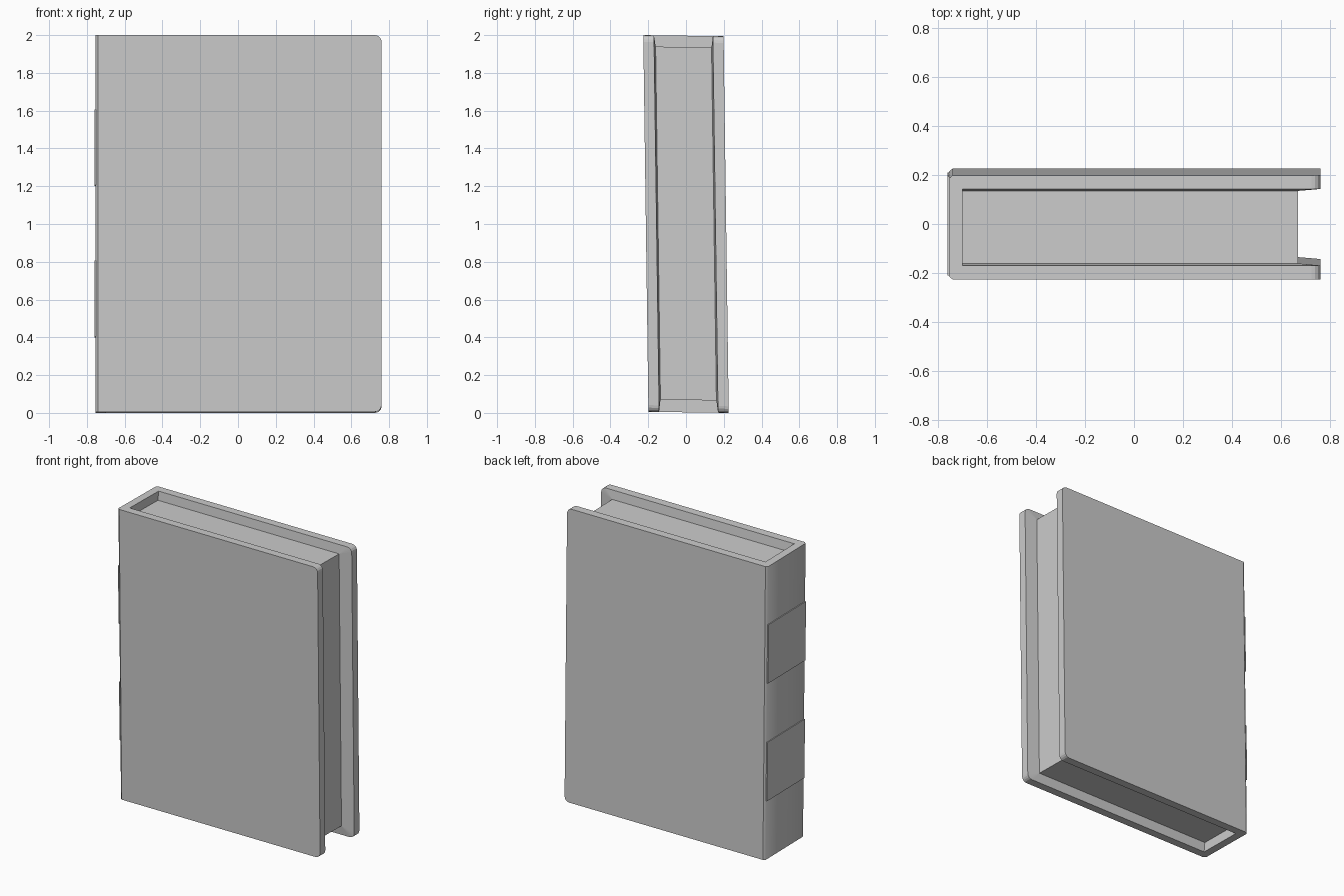
import bpy, bmesh, math
from mathutils import Matrix

if "Cube" in bpy.data.objects:
    bpy.data.objects.remove(bpy.data.objects["Cube"])

H = 1.994                 # book height
T, LIP, PAGE = 0.2125, 0.156, 0.148   # half depths: cover, lip edge, page edge
SPINE, FORE, R = -0.754, 0.76, 0.035  # spine x, fore edge x, corner radius
K = 0.0137                # slight lean

lean = Matrix(((1, 0, 0, 0), (0, 1, -K, K * H / 2), (0, -K, 1, K * T), (0, 0, 0, 1)))


def finish(name, bm):
    bmesh.ops.remove_doubles(bm, verts=bm.verts, dist=1e-5)
    bmesh.ops.recalc_face_normals(bm, faces=bm.faces)
    bm.transform(lean)
    mesh = bpy.data.meshes.new(name)
    bm.to_mesh(mesh)
    bm.free()
    ob = bpy.data.objects.new(name, mesh)
    bpy.context.collection.objects.link(ob)
    return ob


def face(bm, pts, smooth=False):
    # drop repeated points where the rounded corner meets the square page corner
    clean = [p for i, p in enumerate(pts) if p != pts[i - 1]]
    if len(clean) > 2:
        bm.faces.new([bm.verts.new(p) for p in clean]).smooth = smooth


# Rounded outer path around the open sides (top, fore edge, bottom)
SEG = 4
arc = [i * math.pi / 2 / SEG for i in range(SEG + 1)]
top = [(FORE - R + R * math.sin(a), H - R + R * math.cos(a)) for a in arc]
low = [(x, H - z) for x, z in reversed(top)]
x_bev, x_in = SPINE + 0.014, -0.70
outer = [(x_bev, H)] + top + low + [(x_bev, 0)]
inner = [(x_in, H)] + top + low + [(x_in, 0)]
pages = ([(x_in, H - 0.06)] + [(0.67, H - 0.06)] * len(top)
         + [(0.67, 0.065)] * len(low) + [(x_in, 0.065)])


def at(p, y):
    return (p[0], y, p[1])


# Cover boards, lips and the tapered walls down to the pages
bm = bmesh.new()
for s in (-1, 1):
    face(bm, [at(p, s * T) for p in outer])
    for i in range(len(outer) - 1):
        j = i + 1
        face(bm, [at(outer[i], s * T), at(outer[j], s * T),
                  at(inner[j], s * LIP), at(inner[i], s * LIP)])
        face(bm, [at(inner[i], s * LIP), at(inner[j], s * LIP),
                  at(pages[j], s * PAGE), at(pages[i], s * PAGE)])

# Spine with bevelled edges and its end caps
sy = T - 0.012
for y0, y1, x0, x1 in ((-T, -sy, x_bev, SPINE), (-sy, sy, SPINE, SPINE), (sy, T, SPINE, x_bev)):
    face(bm, [(x0, y0, 0), (x1, y1, 0), (x1, y1, H), (x0, y0, H)], True)
for z, zp in ((H, pages[0][1]), (0, pages[-1][1])):
    face(bm, [(x_in, -LIP, z), (x_bev, -T, z), (SPINE, -sy, z),
              (SPINE, sy, z), (x_bev, T, z), (x_in, LIP, z)])
    face(bm, [(x_in, -LIP, z), (x_in, LIP, z), (x_in, PAGE, zp), (x_in, -PAGE, zp)])

# Page block surfaces, closing the cover into one shell
for i in range(len(pages) - 1):
    if pages[i] != pages[i + 1]:
        a, b = pages[i], pages[i + 1]
        face(bm, [at(a, -PAGE), at(b, -PAGE), at(b, PAGE), at(a, PAGE)])
finish("book_cover_and_pages", bm)

# Raised bands on the spine
for n, z in (("lower", 0.6), ("upper", 1.4)):
    bm = bmesh.new()
    bmesh.ops.create_cube(bm, size=1, matrix=Matrix.Translation((-0.755, 0, z))
                          @ Matrix.Diagonal((0.01, 0.404, 0.4, 1)))
    finish("spine_band_" + n, bm)
